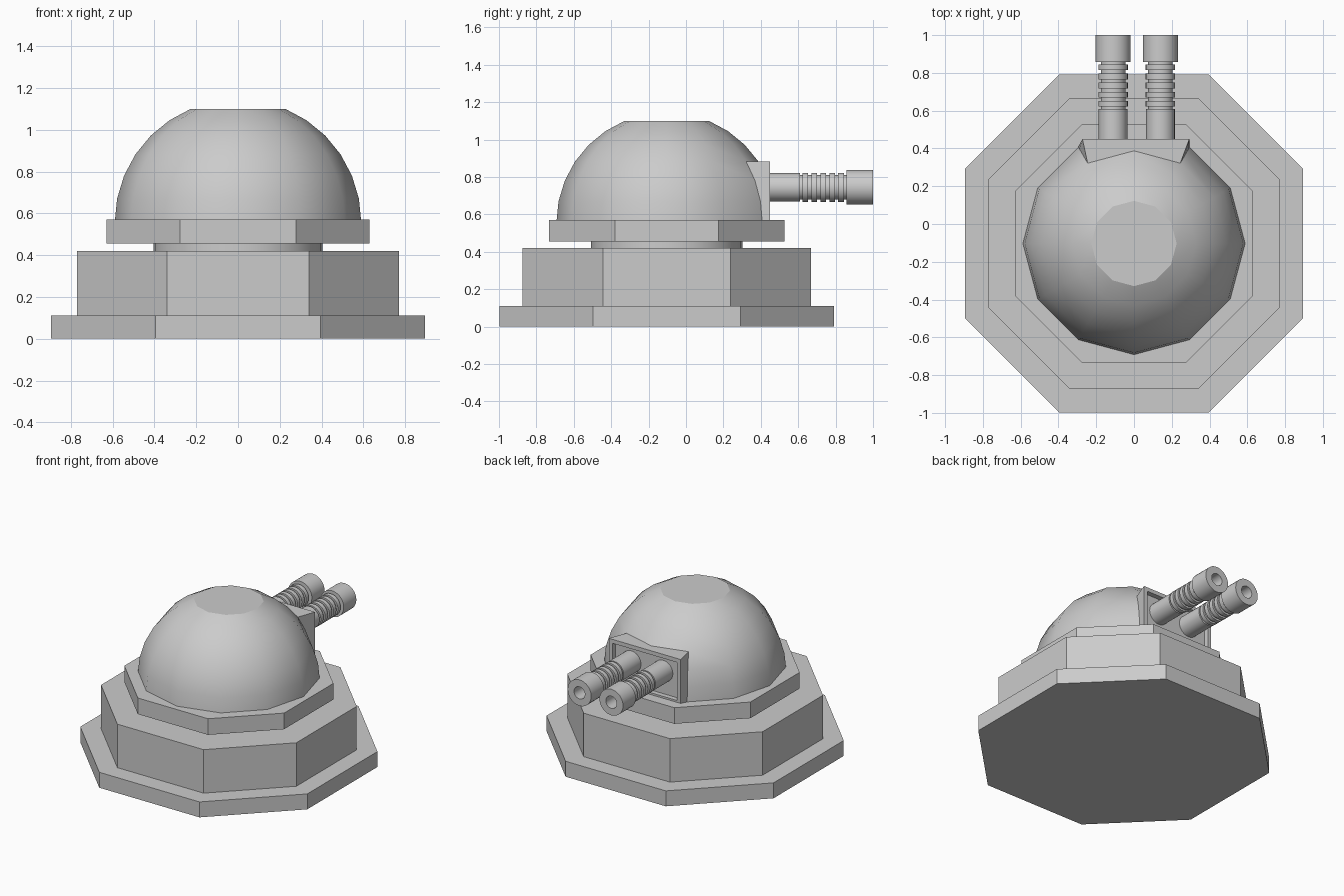
import bpy
import bmesh
from math import sin, cos, radians, pi
from mathutils import Vector

cube = bpy.data.objects.get("Cube")
if cube:
    bpy.data.objects.remove(cube, do_unlink=True)

CY = -0.103  # turret axis in y

grey = bpy.data.materials.new("light_grey")
grey.use_nodes = True
colour = (0.6, 0.6, 0.6, 1)
grey.diffuse_color = colour
grey.node_tree.nodes["Principled BSDF"].inputs["Base Color"].default_value = colour


def finish(name, bm, recalc=True):
    if recalc:
        bmesh.ops.recalc_face_normals(bm, faces=bm.faces)
    mesh = bpy.data.meshes.new(name)
    bm.to_mesh(mesh)
    bm.free()
    mesh.materials.append(grey)
    obj = bpy.data.objects.new(name, mesh)
    bpy.context.collection.objects.link(obj)
    return obj


def smooth(obj, angle=35):
    bpy.ops.object.select_all(action="DESELECT")
    obj.select_set(True)
    bpy.context.view_layer.objects.active = obj
    bpy.ops.object.shade_smooth_by_angle(angle=radians(angle))


# Octagonal tiers: half width, half length of a straight side, bottom and top
def octagon(name, half, side, z0, z1):
    bm = bmesh.new()
    corners = [(side, -half), (half, -side), (half, side), (side, half),
               (-side, half), (-half, side), (-half, -side), (-side, -half)]
    face = bm.faces.new([bm.verts.new((x, y + CY, z0)) for x, y in corners])
    geom = bmesh.ops.extrude_face_region(bm, geom=[face])["geom"]
    top = [v for v in geom if isinstance(v, bmesh.types.BMVert)]
    bmesh.ops.translate(bm, verts=top, vec=(0, 0, z1 - z0))
    if not any(len(f.verts) == 8 and f.calc_center_median().z < z0 + 0.001 for f in bm.faces):
        bm.faces.new([v for v in bm.verts if v.co.z < z0 + 0.001])
    return finish(name, bm)


octagon("foundation", 0.895, 0.395, 0, 0.11)
octagon("base_block", 0.77, 0.34, 0.11, 0.42)
octagon("turntable", 0.63, 0.277, 0.455, 0.57)


# Lathe of (radius, distance) points along an axis; zero radius closes an end
def lathe(name, points, place, sides=32):
    bm = bmesh.new()
    rings = []
    for r, d in points:
        n = sides if r else 1
        rings.append([bm.verts.new(place(r * cos(2 * pi * i / sides),
                                         r * sin(2 * pi * i / sides), d)) for i in range(n)])
    for a, b in zip(rings, rings[1:]):
        for i in range(sides):
            j = (i + 1) % sides
            quad = [a[i % len(a)], a[j % len(a)], b[j % len(b)], b[i % len(b)]]
            bm.faces.new(list(dict.fromkeys(quad)))
    obj = finish(name, bm)
    smooth(obj)
    return obj


lathe("neck", [(0, 0.4), (0.405, 0.4), (0.405, 0.47), (0, 0.47)],
      lambda a, b, d: Vector((a, b + CY, d)))

# Dome: twelve-sided, flat cap, open at the back for the gun mount
R, DOME_Z = 0.59, 0.555
polar = [radians(22.5 + 11.25 * i) for i in range(7)]


def dome_point(p, azimuth):
    a = radians(azimuth)
    return Vector((R * sin(p) * cos(a), R * sin(p) * sin(a) + CY, DOME_Z + R * cos(p)))


bm = bmesh.new()
rings = [[bm.verts.new(dome_point(p, 30 * i)) for i in range(12)] for p in polar]
cap = bm.faces.new(rings[0])
for k in range(6):
    for i in range(12):
        if k >= 3 and i in (2, 3):
            continue
        j = (i + 1) % 12
        f = bm.faces.new((rings[k][i], rings[k + 1][i], rings[k + 1][j], rings[k][j]))
        f.smooth = True
cap.smooth = False
finish("dome", bm, recalc=False)

# Gun mount: joins the dome opening to a flat plate with a recessed panel
BACK = 0.45
bm = bmesh.new()
top_z = dome_point(polar[3], 0).z
edges = {az: [bm.verts.new(dome_point(p, az)) for p in polar[3:]] for az in (60, 120)}
plate = {az: [bm.verts.new((x, BACK, z)) for z in (top_z, DOME_Z)]
         for az, x in ((60, 0.293), (120, -0.273))}
middle = bm.verts.new(dome_point(polar[3], 90))
bm.faces.new(edges[60] + plate[60][::-1])
bm.faces.new(plate[120] + edges[120][::-1])
bm.faces.new((edges[60][0], plate[60][0], plate[120][0], edges[120][0], middle))
back = bm.faces.new((plate[60][0], plate[60][1], plate[120][1], plate[120][0]))
bmesh.ops.recalc_face_normals(bm, faces=bm.faces)
if back.normal.y < 0:
    bmesh.ops.reverse_faces(bm, faces=bm.faces)
bmesh.ops.inset_region(bm, faces=[back], thickness=0.04, use_boundary=True)
geom = bmesh.ops.extrude_face_region(bm, geom=[back])["geom"]
inner = [v for v in geom if isinstance(v, bmesh.types.BMVert)]
bmesh.ops.translate(bm, verts=inner, vec=(0, -0.035, 0))
if back.is_valid and back not in geom:
    bmesh.ops.delete(bm, geom=[back], context="FACES_ONLY")
finish("gun_mount", bm, recalc=False)

# Barrels: sleeve, five cooling ribs, muzzle with a bore
SLEEVE, CORE, RIB, MUZZLE, BORE = 0.076, 0.065, 0.078, 0.093, 0.043
profile = [(0, 0.4), (SLEEVE, 0.4), (SLEEVE, 0.61), (CORE, 0.61)]
for i in range(5):
    y = 0.622 + 0.048 * i
    profile += [(CORE, y), (RIB, y), (RIB, y + 0.03), (CORE, y + 0.03)]
profile += [(CORE, 0.858), (MUZZLE, 0.858), (MUZZLE, 1), (BORE, 1), (BORE, 0.88), (0, 0.88)]
for name, x in (("right_barrel", -0.111), ("left_barrel", 0.14)):
    lathe(name, profile, lambda a, b, d, x=x: Vector((x + a, d, 0.745 + b)))
